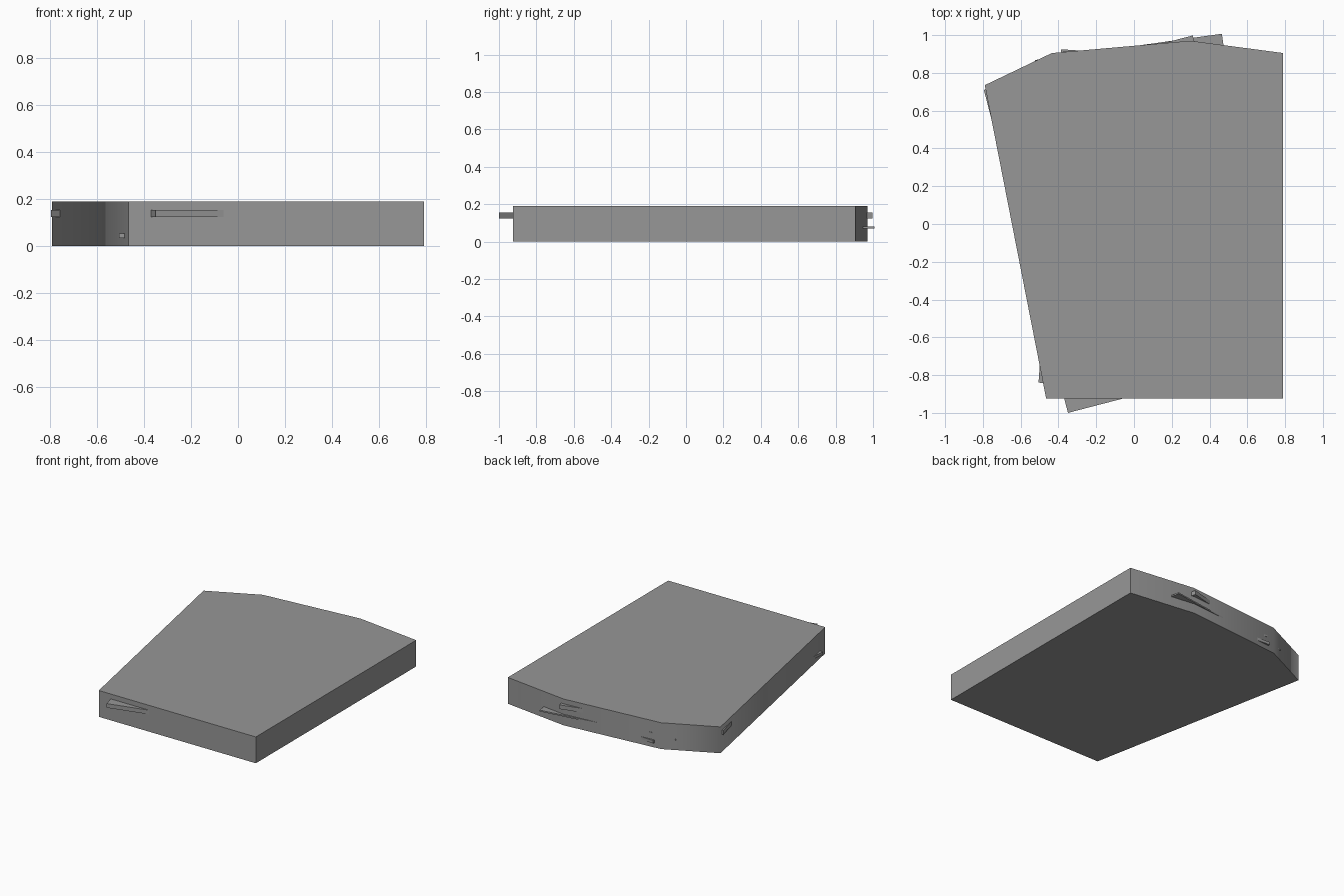
import bpy, bmesh, math
from mathutils import Vector, Matrix

cube = bpy.data.objects.get("Cube")
if cube:
    bpy.data.objects.remove(cube)

# Single plain grey for the whole stack
grey = bpy.data.materials.new("mid grey")
grey.use_nodes = True
colour = (0.31, 0.31, 0.31, 1)
grey.diffuse_color = colour
grey.node_tree.nodes["Principled BSDF"].inputs["Base Color"].default_value = colour


def slab(name, outline, low, high, smooth=None):
    """Extrude a flat outline between two heights."""
    bm = bmesh.new()
    base = bm.faces.new([bm.verts.new((x, y, low)) for x, y in outline])
    top = bmesh.ops.extrude_face_region(bm, geom=[base])["geom"]
    bmesh.ops.translate(bm, vec=(0, 0, high - low),
                        verts=[v for v in top if isinstance(v, bmesh.types.BMVert)])
    bmesh.ops.recalc_face_normals(bm, faces=bm.faces)
    mesh = bpy.data.meshes.new(name)
    bm.to_mesh(mesh)
    bm.free()
    mesh.materials.append(grey)
    obj = bpy.data.objects.new(name, mesh)
    bpy.context.collection.objects.link(obj)
    if smooth:
        bpy.ops.object.select_all(action="DESELECT")
        obj.select_set(True)
        bpy.context.view_layer.objects.active = obj
        bpy.ops.object.shade_smooth_by_angle(angle=math.radians(smooth))
    return obj


def sheet(name, corner, angle, width, length, low, high):
    """Rectangular sheet hung from its back right corner and turned."""
    turn = Matrix.Rotation(math.radians(angle), 2)
    local = [(0, 0), (0, -length), (width, -length), (width, 0)]
    outline = [Vector(corner) + turn @ Vector(p) for p in local]
    return slab(name, outline, low, high)


# Main block: straight front and left side, faceted back, slanted right side
slab("block", [(-0.465, -0.925), (0.79, -0.925), (0.79, 0.905), (0.30, 0.97),
               (-0.435, 0.905), (-0.79, 0.735)], 0, 0.19, smooth=77.5)

# Turned sheets inside the block whose corners poke out of its sides
sheet("upper_sheet", (-0.795, 0.71), 14.6, 1.143, 1.767, 0.125, 0.155)
sheet("lower_sheet", (-0.385, 0.925), -3.9, 1.1, 1.769, 0.035, 0.055)
sheet("middle_sheet", (-0.525, 0.868), 8, 1.0, 1.5, 0.07, 0.08)
sheet("thin_sheet", (-0.375, 0.914), -2, 1.0, 1.6, 0.095, 0.105)
